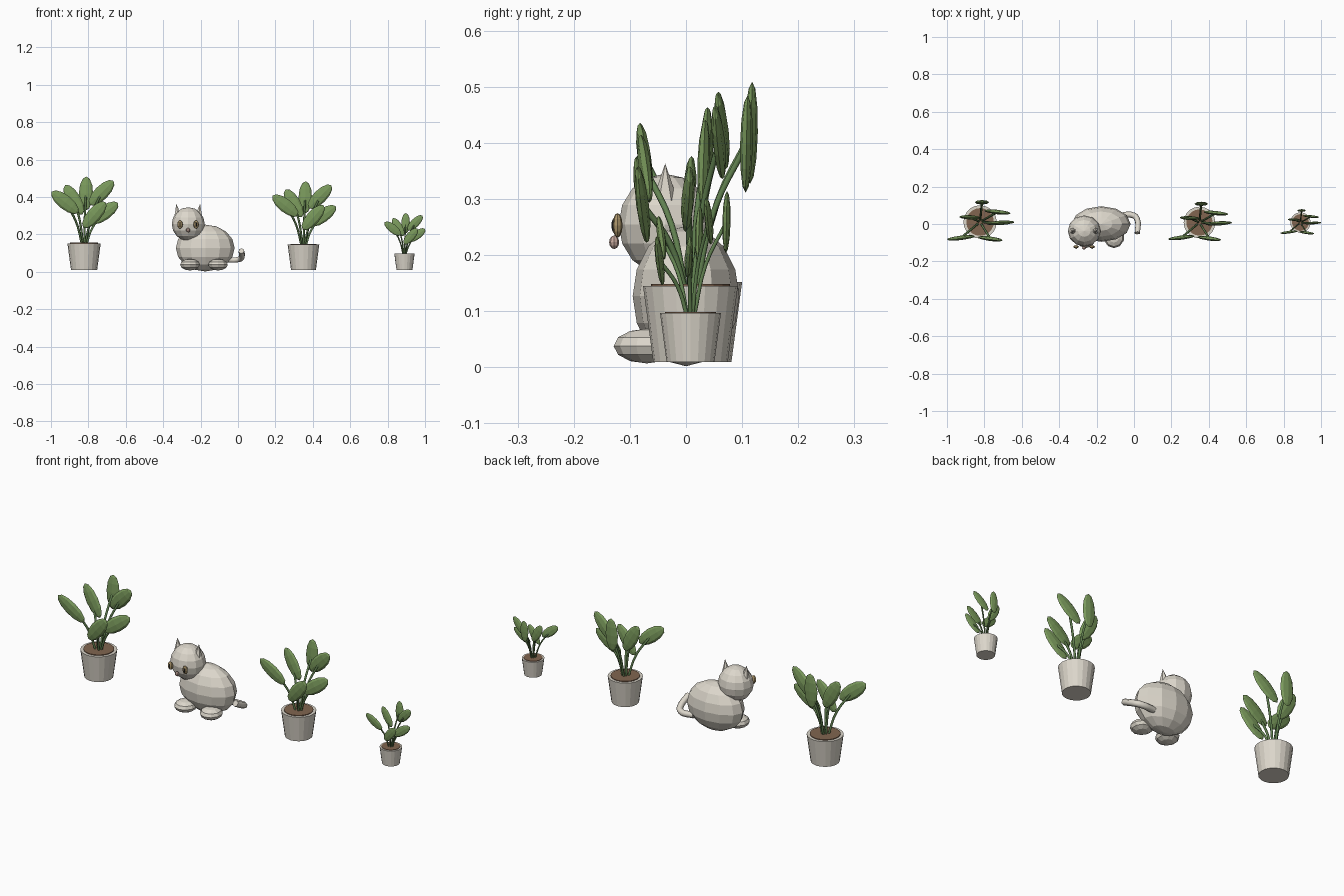
import bpy, math
from mathutils import Vector, Matrix

if "Cube" in bpy.data.objects:
    bpy.data.objects.remove(bpy.data.objects["Cube"])


def material(name, rgb):
    m = bpy.data.materials.new(name)
    m.diffuse_color = (*rgb, 1)
    m.use_nodes = True
    m.node_tree.nodes["Principled BSDF"].inputs["Base Color"].default_value = m.diffuse_color
    return m


CREAM = material("cream", (0.72, 0.68, 0.60))
SOIL = material("soil", (0.22, 0.13, 0.08))
STEM = material("stem_green", (0.12, 0.22, 0.08))
LEAF = material("leaf_green", (0.20, 0.33, 0.11))
AMBER = material("amber", (0.45, 0.33, 0.16))
DARK = material("dark", (0.03, 0.03, 0.03))
PINK = material("pink", (0.60, 0.42, 0.36))


def finish(name, mat, smooth=False):
    o = bpy.context.object
    o.name = name
    o.data.materials.append(mat)
    if smooth:
        bpy.ops.object.shade_smooth()
    return o


def ball(name, mat, loc, radii, seg=12, rings=8, smooth=False):
    bpy.ops.mesh.primitive_uv_sphere_add(segments=seg, ring_count=rings, radius=1, location=loc)
    o = finish(name, mat, smooth)
    o.scale = radii
    return o


def cone(name, mat, loc, r1, r2, depth, sides):
    bpy.ops.mesh.primitive_cone_add(vertices=sides, radius1=r1, radius2=r2, depth=depth, location=loc)
    return finish(name, mat)


def tube(name, mat, pts, radius):
    c = bpy.data.curves.new(name, 'CURVE')
    c.dimensions = '3D'
    c.bevel_depth = radius
    c.bevel_resolution = 1
    c.resolution_u = 4
    c.use_fill_caps = True
    s = c.splines.new('BEZIER')
    s.bezier_points.add(len(pts) - 1)
    for b, p in zip(s.bezier_points, pts):
        b.co = p
        b.handle_left_type = b.handle_right_type = 'AUTO'
    c.materials.append(mat)
    o = bpy.data.objects.new(name, c)
    bpy.context.collection.objects.link(o)
    return o


# Leaf centre and direction, relative to the pot base at full size
LEAVES = [
    ((0.01, 0.105, 0.408), (0.02, 0.02, 1)),
    ((0.093, 0.053, 0.412), (0.70, -0.08, 0.70)),
    ((0.108, -0.005, 0.305), (0.80, 0.05, 0.58)),
    ((0.055, -0.09, 0.295), (0.65, -0.10, 0.75)),
    ((-0.102, -0.085, 0.362), (-0.78, -0.10, 0.62)),
    ((-0.055, 0.025, 0.375), (-0.50, 0.03, 0.85)),
]


def plant(tag, x, y, k):
    base = Vector((x, y, 0.01))
    # pot and soil
    cone(f"pot_{tag}", CREAM, base + Vector((0, 0, 0.071 * k)), 0.07 * k, 0.089 * k, 0.142 * k, 20)
    cone(f"soil_{tag}", SOIL, base + Vector((0, 0, 0.140 * k)), 0.074 * k, 0.074 * k, 0.012 * k, 20)
    for i, (c, d) in enumerate(LEAVES):
        c, d = Vector(c), Vector(d).normalized()
        # stem bending outward from the soil to the middle of the leaf
        root = Vector((c.x * 0.1, c.y * 0.1, 0.13))
        mid = Vector((c.x * 0.42, c.y * 0.42, 0.13 + (c.z - 0.13) * 0.55))
        tube(f"stem_{tag}_{i}", STEM, [base + p * k for p in (root, mid, c)], 0.006 * k)
        # flat pointed leaf, broad side to the front
        w = Vector((0, 1, 0)).cross(d).normalized()
        n = d.cross(w)
        leaf = ball(f"leaf_{tag}_{i}", LEAF, (0, 0, 0), (1, 1, 1), 8, 6)
        rot = Matrix((w, n, d)).transposed().to_4x4()
        leaf.matrix_world = (Matrix.Translation(base + c * k) @ rot
                             @ Matrix.Diagonal((0.038 * k, 0.012 * k, 0.091 * k, 1)))


plant("large", -0.823, 0.011, 1.0)
plant("medium", 0.35, 0.008, 0.95)
plant("small", 0.89, 0.008, 0.61)

# Cat body, head and tail
ball("cat_body", CREAM, (-0.175, 0, 0.127), (0.157, 0.095, 0.125))
ball("cat_head", CREAM, (-0.266, -0.037, 0.255), (0.088, 0.083, 0.09))
tube("cat_tail", CREAM, [(-0.08, 0.045, 0.065), (0.0, 0.045, 0.065),
                         (0.018, 0.022, 0.075), (0.018, -0.048, 0.112)], 0.016)

# Ears, eyes and paws on both sides
for side, s in (("left", -1), ("right", 1)):
    ear = cone(f"ear_{side}", CREAM, (-0.266 + s * 0.058, -0.037, 0.319), 0.03, 0, 0.09, 6)
    ear.rotation_euler = (0, s * 0.12, 0)
    ball(f"eye_{side}", AMBER, (-0.267 + s * 0.043, -0.122, 0.253), (0.015, 0.009, 0.022), 8, 6)
    ball(f"pupil_{side}", DARK, (-0.267 + s * 0.043, -0.127, 0.253), (0.005, 0.006, 0.014), 8, 6)
    ball(f"paw_{side}", CREAM, (-0.182 + s * 0.075, -0.07, 0.038), (0.055, 0.059, 0.031), 10, 6)
ball("nose", PINK, (-0.267, -0.128, 0.223), (0.011, 0.009, 0.012), 8, 6)
